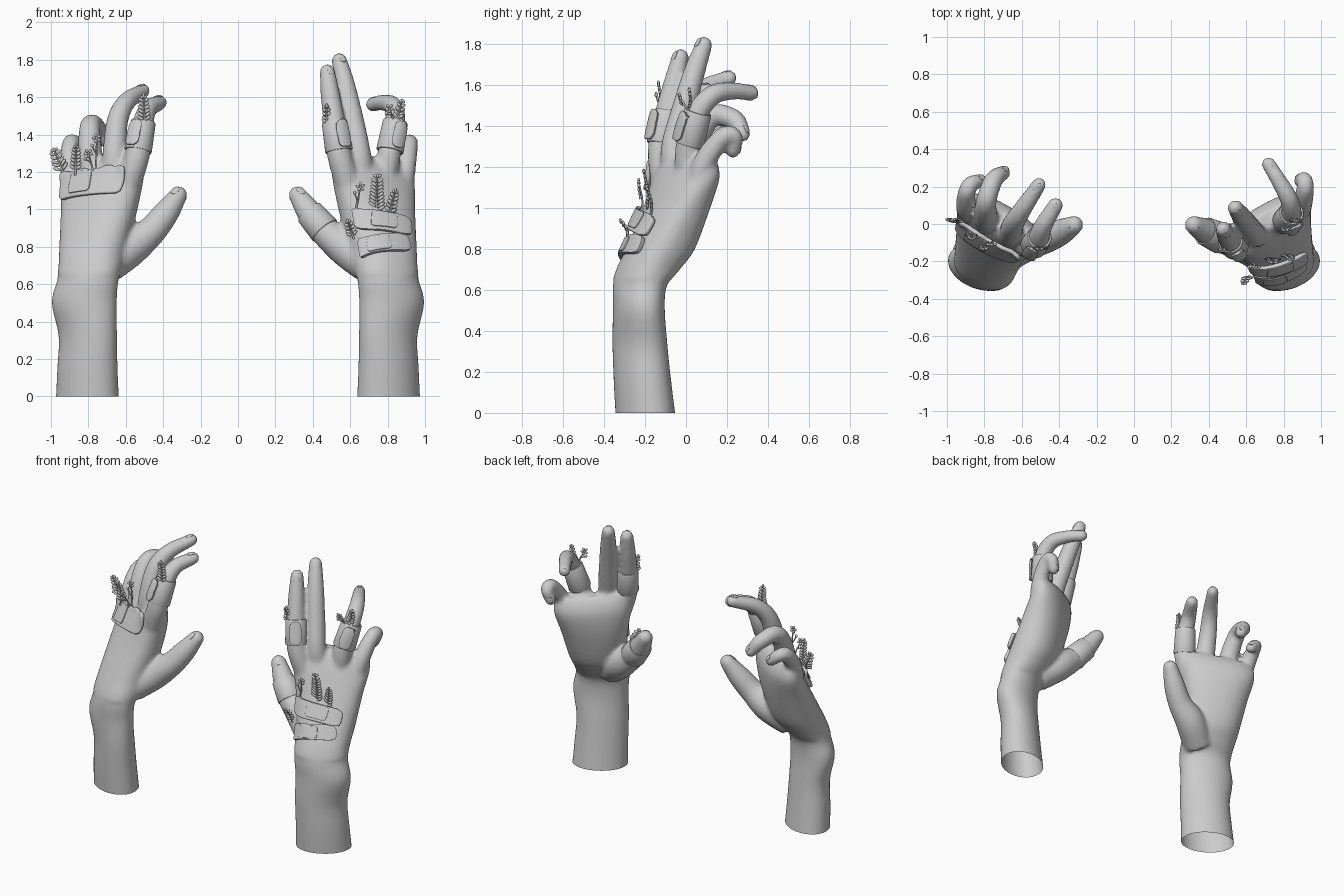
import bpy, bmesh, math
from mathutils import Vector, Matrix
from mathutils.bvhtree import BVHTree

if "Cube" in bpy.data.objects:
    bpy.data.objects.remove(bpy.data.objects["Cube"])

ANG = math.radians(30)          # turn of the knuckle line


def axis(s):
    return Vector((s * math.cos(ANG), math.sin(ANG), 0))


def spline(pts, n):
    P = [Vector(p) for p in pts]
    P = [2 * P[0] - P[1]] + P + [2 * P[-1] - P[-2]]
    out = []
    for i in range(1, len(P) - 2):
        a, b, c, d = P[i - 1:i + 3]
        for k in range(n):
            t = k / n
            out.append(0.5 * (2 * b + (c - a) * t + (2 * a - 5 * b + 4 * c - d) * t * t
                              + (3 * b - a - 3 * c + d) * t ** 3))
    return out + [P[-2]]


def loft(bm, rings, closed=False):
    R = [[bm.verts.new(p) for p in r] for r in rings]
    n = len(R[0])
    pairs = list(zip(R, R[1:])) + ([(R[-1], R[0])] if closed else [])
    for a, b in pairs:
        for i in range(n):
            bm.faces.new((a[i], a[(i + 1) % n], b[(i + 1) % n], b[i]))
    if not closed:
        bm.faces.new(R[0][::-1])
        bm.faces.new(R[-1])


def circle(c, d, r, ref, n):
    u = (ref - d * ref.dot(d)).normalized()
    v = d.cross(u)
    return [c + r * (u * math.cos(2 * math.pi * i / n) + v * math.sin(2 * math.pi * i / n)) for i in range(n)]


def tube(bm, pts, ref, n=16, steps=6):
    """Tapered tube with a rounded tip through (x, y, z, radius) points."""
    P = spline(pts, steps)
    C = [Vector(p[:3]) for p in P]
    rings = []
    for i, c in enumerate(C):
        d = (C[min(i + 1, len(C) - 1)] - C[max(i - 1, 0)]).normalized()
        rings.append(circle(c, d, P[i][3], ref, n))
    for a in (25, 50, 70, 84):
        a = math.radians(a)
        rings.append(circle(C[-1] + d * P[-1][3] * math.sin(a), d, P[-1][3] * math.cos(a), ref, n))
    loft(bm, rings)


def finish(bm, name, angle=40):
    bmesh.ops.recalc_face_normals(bm, faces=bm.faces)
    me = bpy.data.meshes.new(name)
    bm.to_mesh(me)
    bm.free()
    ob = bpy.data.objects.new(name, me)
    bpy.context.collection.objects.link(ob)
    bpy.context.view_layer.objects.active = ob
    for o in bpy.context.selected_objects:
        o.select_set(False)
    ob.select_set(True)
    bpy.ops.object.shade_smooth_by_angle(angle=math.radians(angle))
    return ob


# forearm and palm sections: z, x, y, half width, half depth, turn, slope
ARM = [(-.04, .805, -.195, .179, .136, 29, 0), (.15, .805, -.212, .171, .129, 30, 0),
       (.32, .803, -.224, .167, .121, 31, 0), (.5, .822, -.23, .18, .118, 20, 0),
       (.62, .803, -.225, .172, .121, 25, 0), (.7, .785, -.185, .176, .142, 26, 0),
       (.8, .77, -.125, .186, .155, 27, 0), (1.0, .742, -.045, .215, .135, 28, 0),
       (1.15, .725, .0, .243, .11, 30, .02), (1.23, .722, .015, .238, .08, 30, .03),
       (1.28, .715, .02, .215, .042, 30, .03)]
THUMB = [(.70, -.17, .70, .10), (.575, -.10, .795, .10), (.465, -.075, .882, .08),
         (.385, -.04, .98, .07), (.32, -.005, 1.075, .05)]
# finger paths (x is mirrored for the left hand)
RIGHT = [[(.60, -.10, 1.1, .07), (.545, -.12, 1.28, .067), (.52, -.10, 1.43, .06), (.495, -.06, 1.6, .053), (.478, -.027, 1.735, .042)],
         [(.67, -.04, 1.1, .07), (.65, -.06, 1.28, .064), (.62, -.02, 1.45, .06), (.575, .04, 1.66, .053), (.542, .087, 1.795, .042)],
         [(.78, .02, 1.1, .07), (.805, .01, 1.28, .064), (.84, .05, 1.45, .056), (.83, .13, 1.55, .05), (.775, .23, 1.57, .043), (.72, .32, 1.56, .038)],
         [(.86, .05, 1.05, .07), (.895, .09, 1.22, .056), (.915, .18, 1.345, .048), (.912, .235, 1.345, .043), (.89, .23, 1.28, .037)]]
LEFT = [[(.60, -.10, 1.1, .07), (.54, -.12, 1.28, .067), (.515, -.09, 1.42, .06), (.485, -.01, 1.53, .05), (.42, .10, 1.57, .041)],
        [(.67, -.04, 1.1, .07), (.66, -.05, 1.28, .066), (.645, .0, 1.47, .058), (.595, .08, 1.575, .05), (.508, .21, 1.633, .039)],
        [(.78, .02, 1.1, .07), (.79, .03, 1.28, .066), (.79, .12, 1.445, .056), (.75, .235, 1.43, .05), (.698, .275, 1.36, .039)],
        [(.86, .05, 1.05, .07), (.895, .08, 1.22, .056), (.895, .165, 1.345, .048), (.87, .215, 1.35, .043), (.822, .23, 1.31, .037)]]


def hand(name, s, fingers):
    bm = bmesh.new()
    rings = []
    for z, x, y, hx, hy, rot, slope in spline(ARM, 5):
        r = math.radians(rot)
        e = 1 if z < .65 else .86
        ring = []
        for i in range(40):
            a = 2 * math.pi * i / 40
            c, q = math.cos(a), math.sin(a)
            u = hx * math.copysign(abs(c) ** e, c)
            v = hy * math.copysign(abs(q) ** e, q)
            ring.append(Vector((s * (x + u * math.cos(r) - v * math.sin(r)),
                                y + u * math.sin(r) + v * math.cos(r), z - slope * u / hx)))
        rings.append(ring)
    loft(bm, rings)
    paths = [[(s * p[0],) + p[1:] for p in f] for f in fingers + [THUMB]]
    for f in paths:
        tube(bm, f, axis(s))
    ob = finish(bm, name)
    # fuse the parts into one soft skin
    m = ob.modifiers.new("fuse", 'REMESH')
    m.mode, m.voxel_size = 'VOXEL', .012
    m = ob.modifiers.new("soften", 'SMOOTH')
    m.factor, m.iterations = .5, 7
    bpy.context.view_layer.update()
    me = bpy.data.meshes.new_from_object(ob.evaluated_get(bpy.context.evaluated_depsgraph_get()))
    ob.modifiers.clear()
    bm = bmesh.new()
    bm.from_mesh(me)
    # open wrist end
    bmesh.ops.bisect_plane(bm, geom=bm.verts[:] + bm.edges[:] + bm.faces[:],
                           plane_co=(0, 0, 0), plane_no=(0, 0, 1), clear_inner=True)
    for f in bm.faces:
        f.smooth = True
    tree = BVHTree.FromBMesh(bm)
    bm.to_mesh(me)
    bm.free()
    ob.data = me
    # nails
    for f in paths:
        a, b = Vector(f[-2][:3]), Vector(f[-1][:3])
        d = (b - a).normalized()
        n = (axis(s).cross(d) * s).normalized()
        plate(name + "_nail", tree, b + n * .012 + d * .003, n, d.cross(n), .042, .056, .0, .003, .014)
    return tree


def plate(name, tree, c, n, u, w, h, lift, thick, r, roll=0):
    """Rounded strip laid onto the skin."""
    n = n.normalized()
    u = Matrix.Rotation(math.radians(roll), 3, n) @ (u - n * u.dot(n)).normalized()
    v = n.cross(u)
    bm = bmesh.new()
    bmesh.ops.create_grid(bm, x_segments=18, y_segments=10, size=1)
    for p in bm.verts:
        a, b = p.co.x, p.co.y
        k = w / 2 - r * (1 - math.sqrt(max(0, 1 - b ** 4)))
        q = c + n * .03 + u * a * k + v * b * h / 2
        hit, nor, _, _ = tree.find_nearest(q)
        p.co = hit + (nor + n).normalized() * lift
    me = bpy.data.meshes.new(name)
    bm.to_mesh(me)
    bm.free()
    me.shade_smooth()
    ob = bpy.data.objects.new(name, me)
    bpy.context.collection.objects.link(ob)
    m = ob.modifiers.new("thickness", 'SOLIDIFY')
    m.thickness, m.offset = thick, 1
    m = ob.modifiers.new("soft_edge", 'BEVEL')
    m.width, m.segments, m.angle_limit = thick * .3, 2, math.radians(50)


def band(name, s, tree, p0, p1, r0, r1, pad=True):
    """Plaster wrapped round a finger."""
    a, b = Vector(p0), Vector(p1)
    a.x *= s
    b.x *= s
    d = (b - a).normalized()
    bm = bmesh.new()
    prof = [(0, -.012), (0, -.003), (.04, 0), (.96, 0), (1, -.003), (1, -.012)]
    loft(bm, [circle(a.lerp(b, t), d, r0 + (r1 - r0) * t + o, axis(s), 32) for t, o in prof], True)
    finish(bm, name)
    if pad:
        n = axis(s).cross(d) * s
        plate(name + "_pad", tree, a.lerp(b, .5) + n * .06, n, d.cross(n), .10, .15, .012, .014, .03)


def leaf(bm, c, d, size):
    m = Matrix.Translation(c) @ d.to_track_quat('X', 'Y').to_matrix().to_4x4() @ Matrix.Diagonal((*size, 1))
    bmesh.ops.create_icosphere(bm, subdivisions=1, radius=1, matrix=m)


def fern(base, tip, width, flower=False):
    a, b = Vector(base), Vector(tip)
    L = (b - a).length
    mid = a.lerp(b, .5) + Vector((0, .012, 0))
    bm = bmesh.new()
    pts = [(*a, .006), (*mid, .005), (*b, .004)]
    tube(bm, pts, Vector((1, 0, 0)), 8, 4)
    d = (b - a).normalized()
    side = d.cross(Vector((0, 1, 0))).normalized()
    if flower:
        for k in range(5):
            t = 2 * math.pi * k / 5
            o = side * math.cos(t) + d * math.sin(t)
            leaf(bm, b + o * .015, o, (.013, .009, .008))
        leaf(bm, b, d, (.009, .009, .009))
        c = a.lerp(b, .55)
        tube(bm, [(*c, .004), (*(c + side * .022 + d * L * .2), .004)], Vector((1, 0, 0)), 8, 3)
        leaf(bm, c + side * .024 + d * L * .24, d, (.012, .01, .01))
    else:
        P = spline(pts, 12)
        n = max(5, int(L / .022))
        for k in range(n):
            t = .22 + .78 * k / (n - 1)
            p = Vector(P[int(t * 24)][:3])
            w = width * (.5 if k == n - 1 else 1.15 - .45 * t)
            for e in (-1, 1):
                o = (side * e * .8 + d * .6).normalized()
                leaf(bm, p + o * w * .33, o, (w * .33, .010, .008))
        leaf(bm, b + d * .008, d, (.016, .009, .007))
    finish(bm, "flower_sprig" if flower else "fern_sprig", 60)


rt = hand("right_hand", 1, RIGHT)
lt = hand("left_hand", -1, LEFT)

# finger plasters
band("right_index_plaster", 1, rt, (.54, -.12, 1.31), (.515, -.09, 1.47), .074, .068)
band("right_ring_plaster", 1, rt, (.812, .015, 1.31), (.842, .06, 1.47), .074, .067)
band("right_thumb_plaster", 1, rt, (.465, -.077, .885), (.38, -.038, .985), .085, .076, False)
band("left_index_plaster", -1, lt, (.535, -.115, 1.31), (.505, -.07, 1.47), .074, .066)

# plasters on the backs of the hands, each with a raised pad
for name, s, tree, c, w, h, lift, roll, px in (
        ("right_lower_plaster", 1, rt, (.725, -.26, .80), .36, .10, .002, -1, .0),
        ("right_upper_plaster", 1, rt, (.725, -.20, .92), .37, .115, .014, -14, .03),
        ("left_hand_plaster", -1, lt, (-.79, -.09, 1.14), .43, .155, .008, 6, .05)):
    n = Vector((.5 * s, -.87, .33))
    plate(name, tree, Vector(c), n, axis(s), w, h, lift, .022, .04, roll)
    plate(name + "_pad", tree, Vector(c) + axis(s) * px, n, axis(s), .14, h * .8, lift + .02, .008, .015, roll)

# plants growing from the plasters: base, tip, leaf spread
for a, b, w in (((.74, -.19, .94), (.745, -.205, 1.17), .085), ((.80, -.17, .93), (.84, -.19, 1.095), .065),
                ((.62, -.28, .84), (.59, -.315, .93), .06), ((.475, -.14, 1.44), (.473, -.145, 1.545), .05),
                ((.84, .0, 1.44), (.875, .015, 1.57), .06), ((-.50, -.14, 1.44), (-.505, -.135, 1.60), .07),
                ((-.93, .0, 1.18), (-.98, .02, 1.31), .08), ((-.87, -.06, 1.18), (-.865, -.08, 1.335), .06)):
    fern(a, b, w)
for a, b in (((.62, -.22, .95), (.655, -.23, 1.12)), ((.84, -.0, 1.45), (.81, -.03, 1.54)),
             ((-.77, -.1, 1.19), (-.80, -.13, 1.30)), ((-.76, -.1, 1.19), (-.755, -.11, 1.38))):
    fern(a, b, .03, True)
